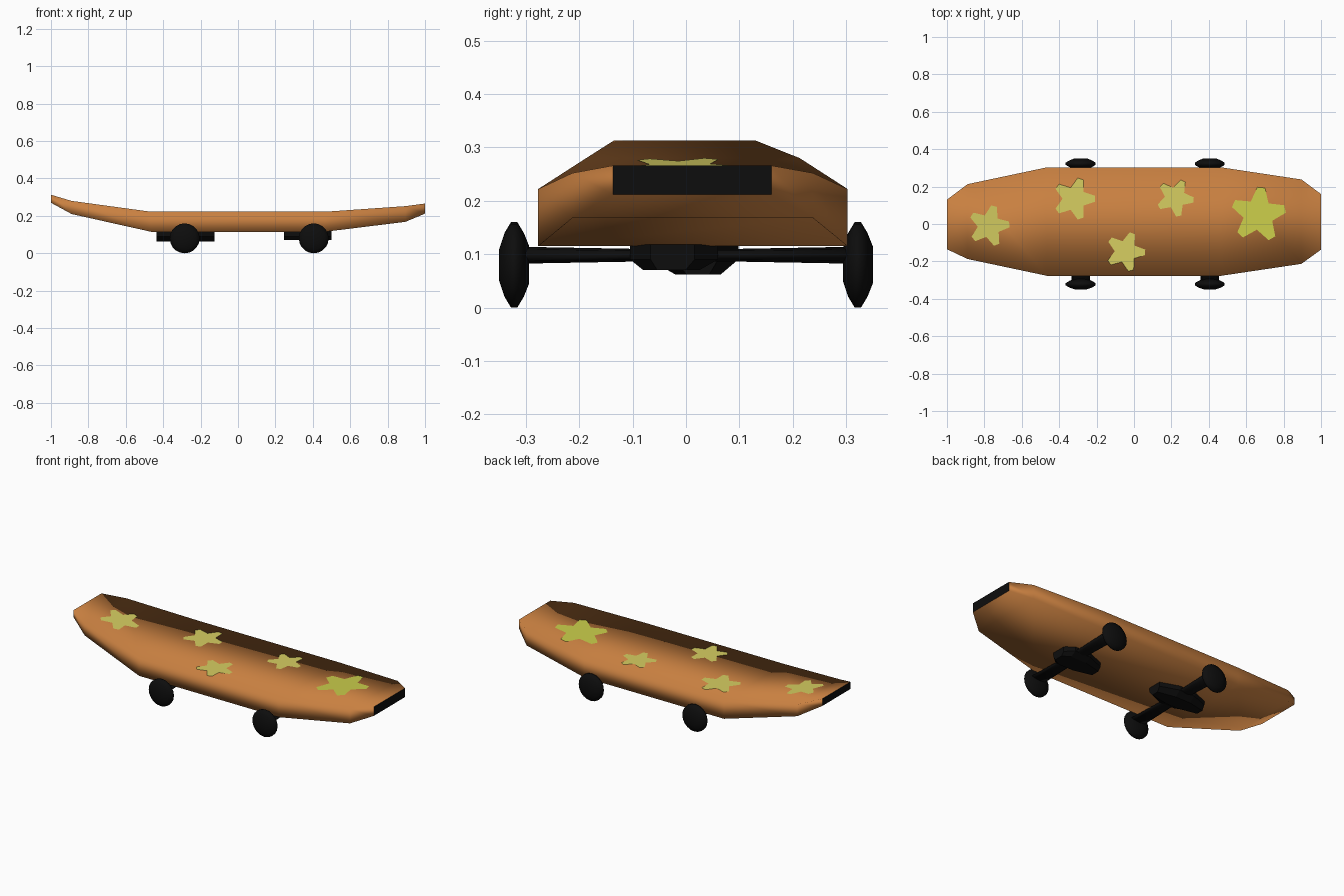
import bpy, bmesh, math

if "Cube" in bpy.data.objects:
    bpy.data.objects.remove(bpy.data.objects["Cube"])


def material(name, rgb):
    m = bpy.data.materials.new(name)
    m.diffuse_color = (*rgb, 1)
    m.use_nodes = True
    m.node_tree.nodes["Principled BSDF"].inputs["Base Color"].default_value = m.diffuse_color
    return m


ORANGE = material("orange_wood", (0.58, 0.215, 0.052))
BLACK = material("black", (0.004, 0.004, 0.004))
YELLOW = material("yellow", (0.68, 0.62, 0.12))
LIME = material("lime_yellow", (0.60, 0.62, 0.07))


def make(name, bm, mats, smooth=False):
    bmesh.ops.recalc_face_normals(bm, faces=bm.faces[:])
    me = bpy.data.meshes.new(name)
    bm.to_mesh(me)
    bm.free()
    for m in mats:
        me.materials.append(m)
    for p in me.polygons:
        p.use_smooth = smooth
    ob = bpy.data.objects.new(name, me)
    bpy.context.collection.objects.link(ob)
    return ob


def loft(rings):
    """Join equal-length rings of points and cap both ends."""
    bm = bmesh.new()
    rows = [[bm.verts.new(p) for p in r] for r in rings]
    n = len(rows[0])
    for a, b in zip(rows, rows[1:]):
        for i in range(n):
            j = (i + 1) % n
            bm.faces.new((a[i], a[j], b[j], b[i]))
    bm.faces.new(rows[0])
    bm.faces.new(rows[-1])
    return bm


# Deck: box sections (x, y min, y max, z bottom, z top), black end faces
SECTIONS = [(-1, -0.135, 0.13, 0.27, 0.313), (-0.89, -0.187, 0.213, 0.21, 0.28),
            (-0.465, -0.277, 0.303, 0.115, 0.222), (0.465, -0.277, 0.303, 0.115, 0.222),
            (0.895, -0.213, 0.238, 0.168, 0.252), (1, -0.137, 0.16, 0.212, 0.266)]
bm = loft([[(x, a, b), (x, c, b), (x, c, t), (x, a, t)] for x, a, c, b, t in SECTIONS])
deck = make("deck", bm, [ORANGE, BLACK], smooth=True)
for p in deck.data.polygons:
    if abs(p.center.x) > 0.99:
        p.material_index = 1
        p.use_smooth = False


def deck_top(x):
    for s, e in zip(SECTIONS, SECTIONS[1:]):
        if x <= e[0]:
            return s[4] + (e[4] - s[4]) * (x - s[0]) / (e[0] - s[0])


# Painted stars lying on the deck: centre, radius, first point angle, colour
STARS = [(-0.775, -0.01, 0.112, 76, YELLOW), (-0.32, 0.135, 0.115, 72, YELLOW),
         (0.22, 0.14, 0.102, 65, YELLOW), (-0.045, -0.148, 0.108, 70, YELLOW),
         (0.665, 0.05, 0.15, 84, LIME)]
for k, (cx, cy, r, start, mat) in enumerate(STARS):
    bm = bmesh.new()
    vs = []
    for i in range(5):
        for off, f in ((-8, 0.98), (8, 0.98), (36, 0.54)):
            a = math.radians(start + 72 * i + off)
            x, y = cx + r * f * math.cos(a), cy + r * f * math.sin(a)
            vs.append(bm.verts.new((x, y, deck_top(x) + 0.002)))
    bm.faces.new(vs)
    ob = make(f"star_{k + 1}", bm, [mat])

# Trucks: axle, tapered mount and two lens-shaped wheels each
# (axle x, mount x range, mount y range at top and bottom, mount bottom z)
TRUCKS = [("left", -0.285, -0.436, -0.126, -0.07, 0.098, -0.02, 0.065, 0.062),
          ("right", 0.405, 0.245, 0.5, -0.105, 0.06, -0.08, 0.025, 0.07)]
for side, ax, x0, x1, ty0, ty1, by0, by1, bz in TRUCKS:
    # mount, tapering downwards, narrower away from the axle
    rings = []
    for x, s in ((x0, 0.5), (ax - 0.05, 1), (ax + 0.05, 1), (x1, 0.5)):
        m = (by0 + by1) / 2
        ys = [m + (y - m) * s for y in (by0, by1, ty1, ty0)]
        rings.append([(x, ys[0], bz), (x, ys[1], bz), (x, ys[2], 0.09),
                      (x, ys[2], 0.118), (x, ys[3], 0.118), (x, ys[3], 0.09)])
    make(side + "_mount", loft(rings), [BLACK])

    # axle, thicker towards the wheels
    rings = []
    for y, w, h in ((-0.32, 0.05, 0.016), (-0.1, 0.042, 0.012),
                    (0.1, 0.042, 0.012), (0.32, 0.05, 0.016)):
        rings.append([(ax + w * math.cos(i * math.pi / 4), y,
                       0.098 + h * math.sin(i * math.pi / 4)) for i in range(8)])
    make(side + "_axle", loft(rings), [BLACK], smooth=True)

    # wheels
    for tag, sg in (("front", -1), ("back", 1)):
        rings = []
        for d, r in ((-0.028, 0.03), (-0.018, 0.06), (-0.006, 0.08),
                     (0.006, 0.08), (0.018, 0.06), (0.028, 0.035)):
            rings.append([(ax + r * math.cos(i * math.pi / 10), sg * 0.322 + d,
                           0.08 + r * math.sin(i * math.pi / 10)) for i in range(20)])
        make(f"{side}_{tag}_wheel", loft(rings), [BLACK], smooth=True)
